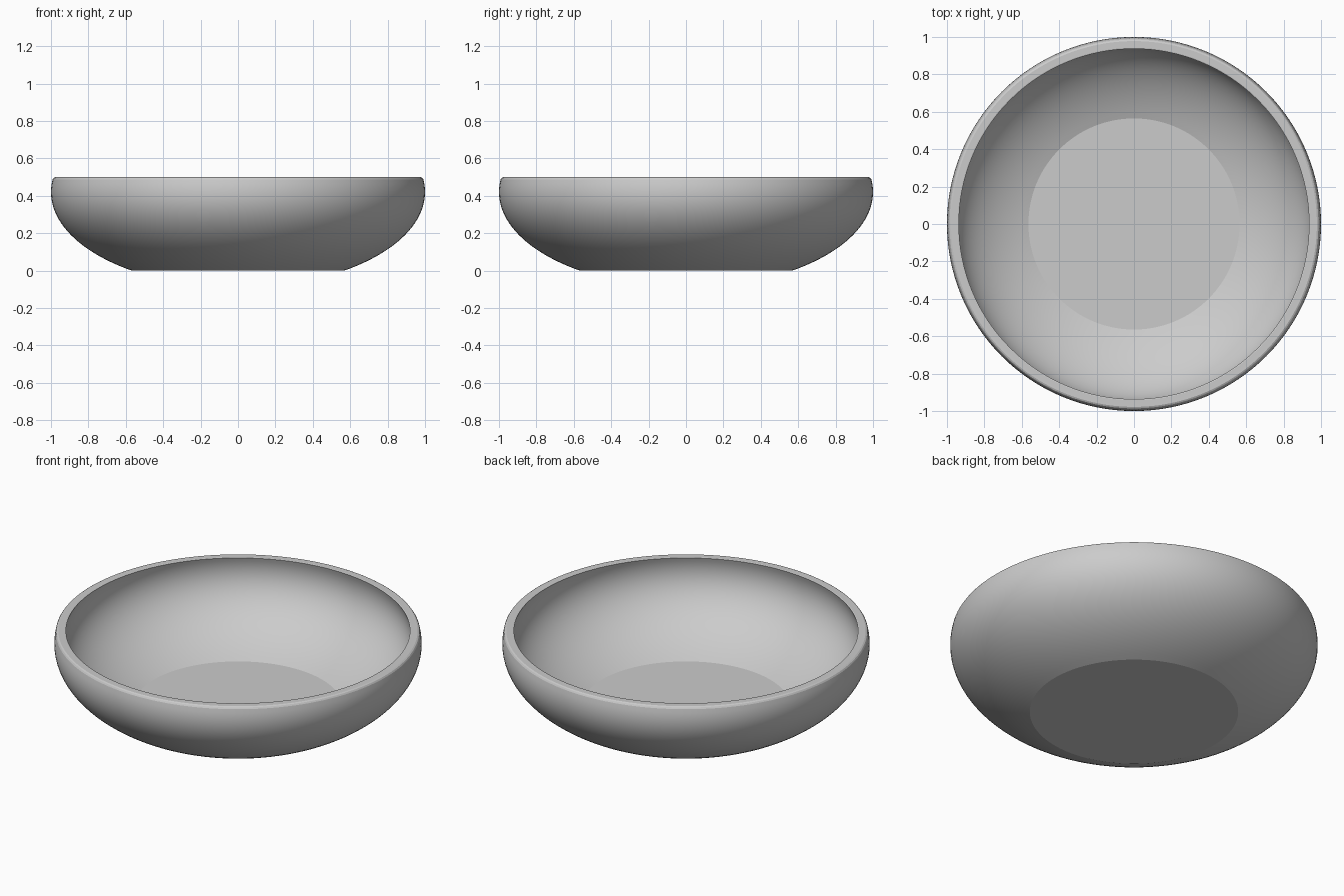
import bpy, bmesh, math

if "Cube" in bpy.data.objects:
    bpy.data.objects.remove(bpy.data.objects["Cube"])

SIDES, STEPS = 128, 24
CENTRE_Z, A, B, WALL, TOP = 0.42, 1.0, 0.51, 0.05, 0.50


def wall_arc(a, b, z_low, z_high):
    """Elliptical wall section from z_low up to z_high."""
    t0 = math.asin((z_low - CENTRE_Z) / b)
    t1 = math.asin((z_high - CENTRE_Z) / b)
    ts = [t0 + (t1 - t0) * i / STEPS for i in range(STEPS + 1)]
    return [(a * math.cos(t), CENTRE_Z + b * math.sin(t)) for t in ts]


# Profile: outer wall, softened flat rim, inner wall, floor
outer = wall_arc(A, B, 0.0, TOP - 0.012)
inner = wall_arc(A - WALL, B - WALL, WALL, TOP - 0.002)
rim = [(0.986, TOP - 0.004), (0.978, TOP), (0.942, TOP)]
profile = [(0, 0)] + outer + rim + inner[::-1] + [(0, WALL)]

# Bowl: revolve the profile about z
bm = bmesh.new()
verts = [bm.verts.new((r, 0, z)) for r, z in profile]
edges = [bm.edges.new(pair) for pair in zip(verts, verts[1:])]
bmesh.ops.spin(bm, geom=verts + edges, cent=(0, 0, 0), axis=(0, 0, 1),
               angle=math.tau, steps=SIDES, use_duplicate=False)
bmesh.ops.remove_doubles(bm, verts=bm.verts, dist=1e-4)
bmesh.ops.recalc_face_normals(bm, faces=bm.faces)
mesh = bpy.data.meshes.new("bowl")
bm.to_mesh(mesh)
bm.free()
bowl = bpy.data.objects.new("bowl", mesh)
bpy.context.collection.objects.link(bowl)

# Smooth walls with a crisp foot edge
bpy.context.view_layer.objects.active = bowl
bowl.select_set(True)
bpy.ops.object.shade_smooth_by_angle(angle=math.radians(18))
